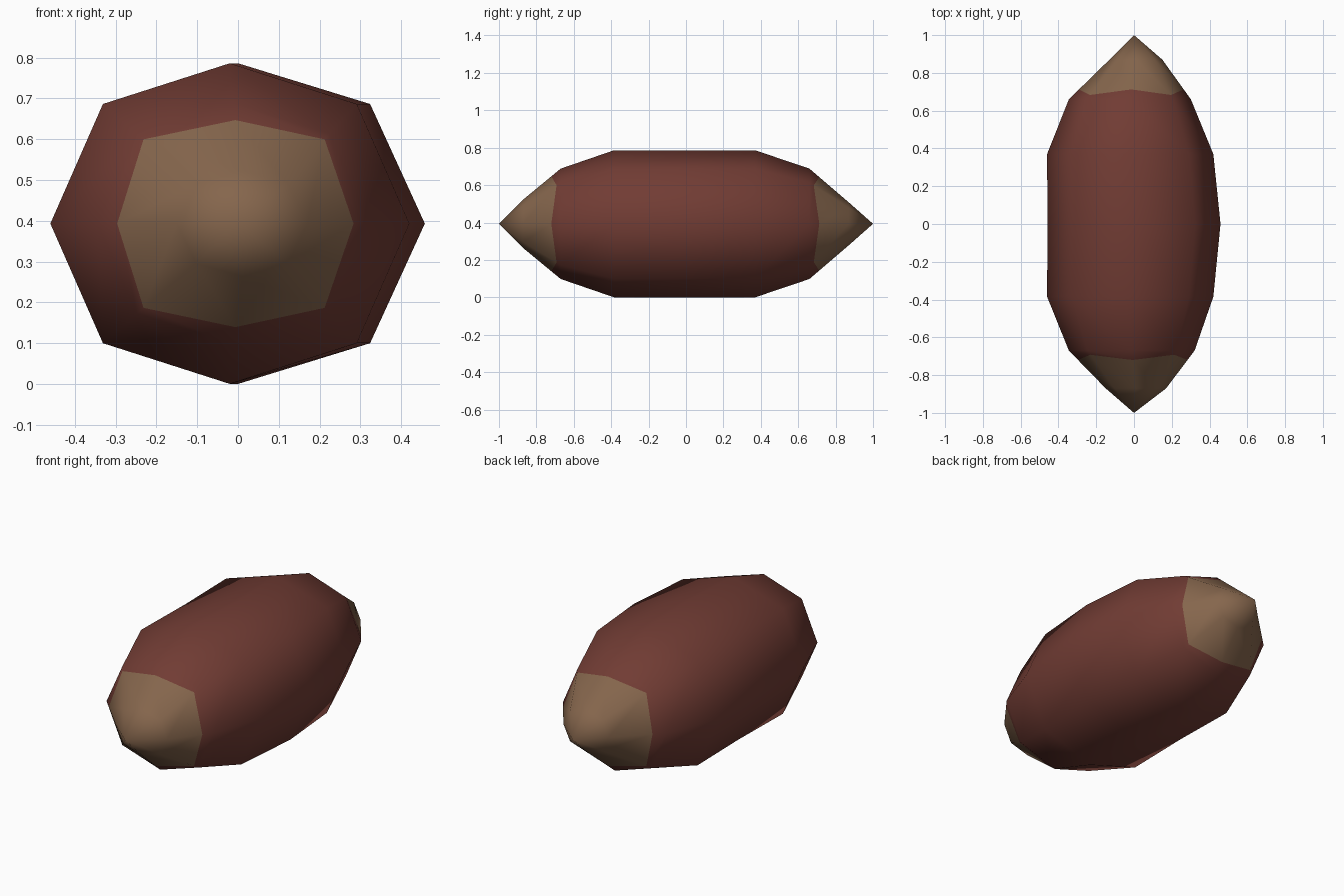
import bpy, bmesh, math

if "Cube" in bpy.data.objects:
    bpy.data.objects.remove(bpy.data.objects["Cube"])


def material(name, rgb):
    m = bpy.data.materials.new(name)
    m.diffuse_color = (*rgb, 1)
    m.use_nodes = True
    m.node_tree.nodes["Principled BSDF"].inputs["Base Color"].default_value = m.diffuse_color
    return m


red = material("dark red", (0.165, 0.045, 0.034))
tan = material("dull tan", (0.235, 0.132, 0.073))

SIDES, MID = 8, 0.393
# cross-sections along the length: y, centre x, half width, half height
RINGS = [(-0.87, 0.01, 0.16, 0.13), (-0.67, -0.012, 0.333, 0.295),
         (-0.385, -0.02, 0.44, 0.393), (0, 0, 0.458, 0.393),
         (0.37, -0.02, 0.44, 0.393), (0.66, -0.022, 0.323, 0.295),
         (0.87, 0.01, 0.14, 0.115)]


def ring_points(y, cx, rx, rz):
    pts = []
    for i in range(SIDES):
        a = math.tau * i / SIDES
        x, z = math.cos(a) * rx, math.sin(a) * rz
        if i % 2:
            z *= 1.055  # slightly fuller diagonals
        pts.append((cx + x, y, MID + z))
    return pts


def colour_seam(inner, outer):
    # scalloped seam: nearer the middle on the diagonals
    pts = []
    for i, (p, q) in enumerate(zip(inner, outer)):
        t = 0.11 if i % 2 else 0.25
        pts.append(tuple(a + (b - a) * t for a, b in zip(p, q)))
    return pts


loops = [ring_points(*r) for r in RINGS]
loops.insert(6, colour_seam(loops[5], loops[6]))
loops.insert(1, colour_seam(loops[1], loops[0]))

bm = bmesh.new()
rows = [[bm.verts.new(p) for p in loop] for loop in loops]
# body and end bands; the outermost two rows at each end are tan
for k in range(len(rows) - 1):
    a, b = rows[k], rows[k + 1]
    for i in range(SIDES):
        j = (i + 1) % SIDES
        f = bm.faces.new((a[i], a[j], b[j], b[i]))
        f.material_index = 1 if k in (0, len(rows) - 2) else 0
# pointed tips
for y, row in ((-1, rows[0]), (1, rows[-1])):
    tip = bm.verts.new((0, y, MID))
    for i in range(SIDES):
        bm.faces.new((row[i], row[(i + 1) % SIDES], tip)).material_index = 1
bmesh.ops.recalc_face_normals(bm, faces=bm.faces)
for f in bm.faces:
    f.smooth = True

mesh = bpy.data.meshes.new("pod_body")
bm.to_mesh(mesh)
bm.free()
mesh.materials.append(red)
mesh.materials.append(tan)
bpy.context.collection.objects.link(bpy.data.objects.new("pod_body", mesh))
